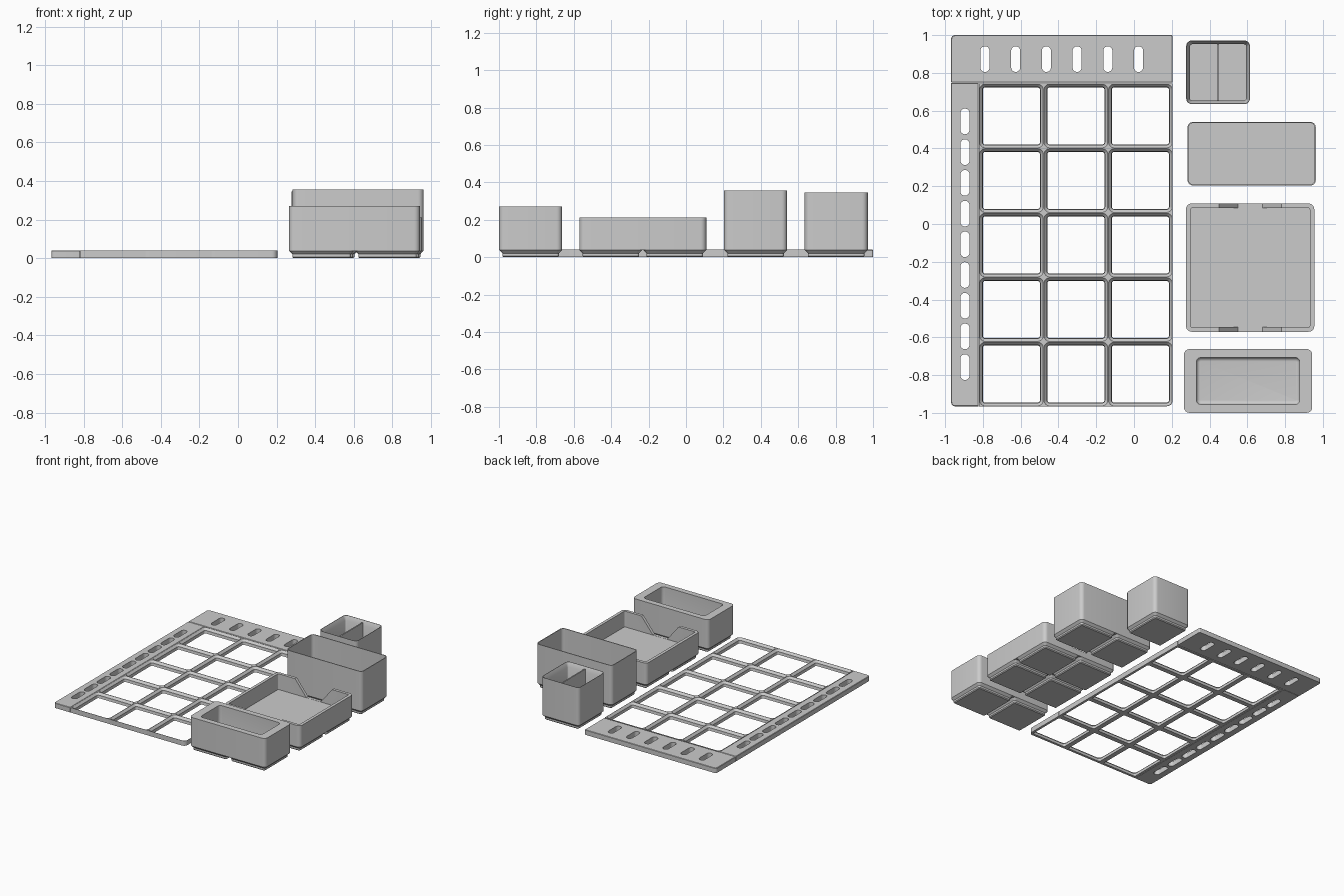
import bpy, bmesh, math
from mathutils import Vector

if "Cube" in bpy.data.objects:
    bpy.data.objects.remove(bpy.data.objects["Cube"], do_unlink=True)

GREY = bpy.data.materials.new("plain grey plastic")
GREY.use_nodes = True
GREY.diffuse_color = (0.6, 0.6, 0.6, 1)
GREY.node_tree.nodes["Principled BSDF"].inputs["Base Color"].default_value = (0.6, 0.6, 0.6, 1)

PITCH = 0.3415    # grid spacing
BIN = 0.3375      # footprint of a one-cell bin
FOOT_H = 0.0386
PLATE_H = 0.04
SEG = 6


def ring(bm, cx, cy, w, d, r, z):
    """Rounded rectangle of vertices; r is one radius or four (from +x+y, anticlockwise)."""
    radii = r if isinstance(r, tuple) else (r,) * 4
    verts = []
    for i, (sx, sy) in enumerate(((1, 1), (-1, 1), (-1, -1), (1, -1))):
        rad = radii[i]
        px, py = cx + sx * (w / 2 - rad), cy + sy * (d / 2 - rad)
        for k in range(SEG + 1):
            a = math.pi / 2 * (i + k / SEG)
            verts.append(bm.verts.new((px + rad * math.cos(a), py + rad * math.sin(a), z)))
    return verts


def loft(bm, cx, cy, sections, cap_start=True, cap_end=True, closed=False):
    """Join (width, depth, radius, z) sections, running up the outside and down the inside."""
    rings = [ring(bm, cx, cy, *s) for s in sections]
    if closed:
        rings.append(rings[0])
    for a, b in zip(rings, rings[1:]):
        n = len(a)
        for i in range(n):
            j = (i + 1) % n
            bm.faces.new((a[i], a[j], b[j], b[i]))
    if cap_start:
        bm.faces.new(rings[0][::-1])
    if cap_end:
        bm.faces.new(rings[-1])


def finish(name, bm):
    bmesh.ops.remove_doubles(bm, verts=bm.verts, dist=0.00002)
    mesh = bpy.data.meshes.new(name)
    bm.to_mesh(mesh)
    bm.free()
    mesh.materials.append(GREY)
    ob = bpy.data.objects.new(name, mesh)
    bpy.context.collection.objects.link(ob)
    return ob


def select(ob):
    bpy.ops.object.select_all(action='DESELECT')
    ob.select_set(True)
    bpy.context.view_layer.objects.active = ob


def smooth(ob):
    select(ob)
    bpy.ops.object.shade_smooth_by_angle(angle=math.radians(30))


def cut(ob, cutter):
    cutter.hide_render = True
    mod = ob.modifiers.new("cut", 'BOOLEAN')
    mod.operation, mod.solver, mod.object = 'DIFFERENCE', 'EXACT', cutter
    select(ob)
    bpy.ops.object.modifier_apply(modifier=mod.name)
    bpy.data.objects.remove(cutter, do_unlink=True)


def box(bm, lo, hi):
    size = Vector(hi) - Vector(lo)
    made = bmesh.ops.create_cube(bm, size=1)["verts"]
    bmesh.ops.scale(bm, vec=size, verts=made)
    bmesh.ops.translate(bm, vec=(Vector(lo) + Vector(hi)) / 2, verts=made)


def feet(name, cx, cy, nx, ny):
    """Stepped feet, one for each cell under a bin."""
    bm = bmesh.new()
    for i in range(nx):
        for j in range(ny):
            x = cx + (i - (nx - 1) / 2) * PITCH
            y = cy + (j - (ny - 1) / 2) * PITCH
            loft(bm, x, y, [(BIN - 2 * inset, BIN - 2 * inset, r, z) for inset, r, z in
                            ((0.024, 0.0065, 0), (0.0175, 0.013, 0.0065),
                             (0.0175, 0.013, 0.021), (0, 0.03, FOOT_H))])
    smooth(finish(name, bm))


def bin_body(name, cx, cy, nx, ny, inside):
    """Bin walls; inside lists (inset x, inset y, radius, z) from the rim to the floor."""
    w, d = BIN + (nx - 1) * PITCH, BIN + (ny - 1) * PITCH
    top = inside[0][3]
    bm = bmesh.new()
    loft(bm, cx, cy, [(w, d, 0.03, FOOT_H), (w, d, 0.03, top)]
         + [(w - 2 * ix, d - 2 * iy, r, z) for ix, iy, r, z in inside])
    return finish(name, bm)


# Base grid: one sloped frame per cell, outer front corner rounded
GX, GY = -0.82, -0.965
bm = bmesh.new()
for i in range(3):
    for j in range(5):
        corner = (0.0005, 0.0005, 0.0005, 0.03 if (i, j) == (2, 0) else 0.0005)
        inner = [(PITCH - 2 * s, PITCH - 2 * s, r, z) for s, r, z in
                 ((0.002, 0.0305, PLATE_H), (0.0175, 0.015, 0.0235),
                  (0.0175, 0.015, 0.005), (0.0195, 0.013, 0))]
        loft(bm, GX + (i + 0.5) * PITCH, GY + (j + 0.5) * PITCH,
             [(PITCH, PITCH, corner, 0), (PITCH, PITCH, corner, PLATE_H)] + inner,
             False, False, closed=True)
smooth(finish("base_grid", bm))


# Slotted border strips along the back and the right side
def strip(name, x0, x1, y0, y1, radii, slots, slot_w, slot_d):
    cx, cy, w, d = (x0 + x1) / 2, (y0 + y1) / 2, x1 - x0, y1 - y0
    c = 0.003
    bm = bmesh.new()
    loft(bm, cx, cy, [(w, d, radii, 0), (w, d, radii, PLATE_H - c),
                      (w - 2 * c, d - 2 * c, radii, PLATE_H)])
    ob = finish(name, bm)
    bm = bmesh.new()
    for x, y in slots:
        loft(bm, x, y, [(slot_w, slot_d, 0.0239, -0.02), (slot_w, slot_d, 0.0239, 0.06)])
    cut(ob, finish("slot_cutter", bm))
    smooth(ob)


S = 0.002
strip("back_strip", -0.968, 0.205, 0.75, 1.0, (0.008, 0.02, S, S),
      [(-0.789 + i * 0.1626, 0.873) for i in range(6)], 0.048, 0.136)
strip("side_strip", -0.968, -0.822, -0.965, 0.747, (S, S, 0.02, S),
      [(-0.895, 0.543 - i * 0.1626) for i in range(9)], 0.048, 0.136)

# Small divided bin with a sloped rim
X, Y, H = 0.445, 0.803, 0.345
feet("divided_bin_feet", X, Y, 1, 1)
smooth(bin_body("divided_bin", X, Y, 1, 1,
                [(0.003, 0.003, 0.027, H), (0.02, 0.02, 0.012, H - 0.035), (0.02, 0.02, 0.012, 0.055)]))
bm = bmesh.new()
box(bm, (X - 0.005, Y - 0.15, 0.05), (X + 0.005, Y + 0.15, H - 0.012))
finish("bin_divider", bm)

# Tall thin-walled bin
X, Y = 0.623, 0.372
feet("tall_bin_feet", X, Y, 2, 1)
smooth(bin_body("tall_bin", X, Y, 2, 1,
                [(0.006, 0.006, 0.024, 0.357), (0.006, 0.006, 0.024, 0.05)]))

# Square tray with a tapered notch through its front and back walls
X, Y, H, FLOOR = 0.615, -0.231, 0.212, 0.085
feet("tray_feet", X, Y, 2, 2)
tray = bin_body("notched_tray", X, Y, 2, 2,
                [(0.024, 0.024, 0.008, H), (0.024, 0.024, 0.008, FLOOR)])
bm = bmesh.new()
profile = ((-0.064, FLOOR + 0.001), (0.064, FLOOR + 0.001), (0.165, H), (0.165, 0.3), (-0.165, 0.3), (-0.165, H))
face = bm.faces.new([bm.verts.new((X + px, Y - 0.5, pz)) for px, pz in profile])
moved = bmesh.ops.extrude_face_region(bm, geom=[face])["geom"]
bmesh.ops.translate(bm, vec=(0, 1, 0), verts=[v for v in moved if isinstance(v, bmesh.types.BMVert)])
bmesh.ops.recalc_face_normals(bm, faces=bm.faces)
cut(tray, finish("notch_cutter", bm))
smooth(tray)

# Thick-walled bin with a pocket rounded at the floor
X, Y, H, FLOOR = 0.604, -0.831, 0.27, 0.07
feet("pocket_bin_feet", X, Y, 2, 1)
R = 0.02
fillet = [(0.066 + R * (1 - math.cos(a)), 0.045 + R * (1 - math.cos(a)),
           0.024 - R * (1 - math.cos(a)), FLOOR + R * (1 - math.sin(a)))
          for a in (math.pi / 2 * k / 5 for k in range(6))]
smooth(bin_body("pocket_bin", X, Y, 2, 1, [(0.066, 0.045, 0.024, H)] + fillet))
